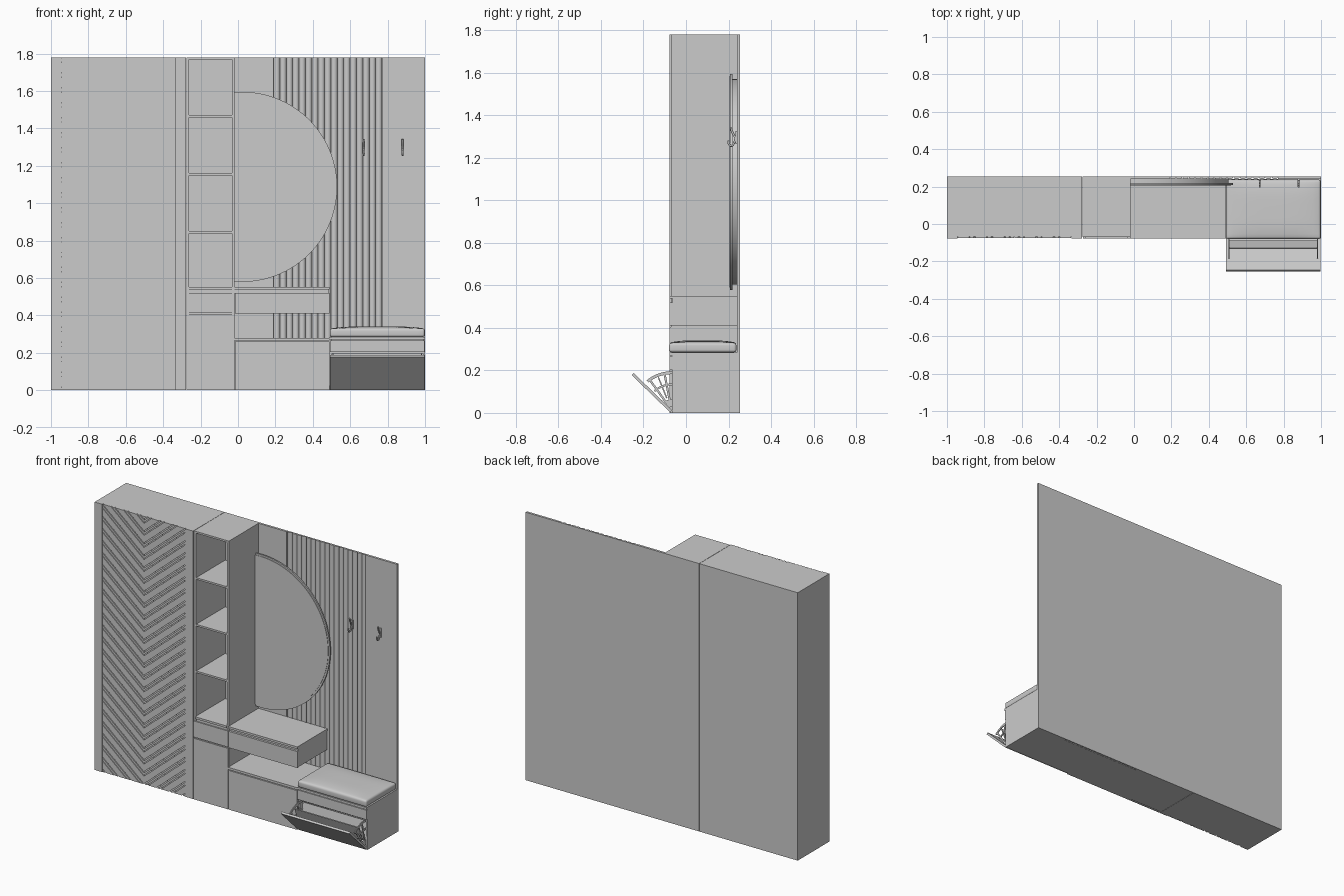
import bpy, bmesh, math
from mathutils import Vector

if "Cube" in bpy.data.objects:
    bpy.data.objects.remove(bpy.data.objects["Cube"])

H, BACK, FRONT, BODY = 1.78, 0.255, -0.077, -0.063
GREY = None


def finish(name, bm, smooth=False):
    bmesh.ops.recalc_face_normals(bm, faces=bm.faces[:])
    me = bpy.data.meshes.new(name)
    bm.to_mesh(me)
    bm.free()
    ob = bpy.data.objects.new(name, me)
    bpy.context.collection.objects.link(ob)
    if smooth:
        bpy.context.view_layer.objects.active = ob
        ob.select_set(True)
        bpy.ops.object.shade_smooth_by_angle(angle=math.radians(35))
        ob.select_set(False)
    return ob


def add_box(bm, x0, x1, y0, y1, z0, z1):
    vs = bmesh.ops.create_cube(bm, size=1)['verts']
    for v in vs:
        v.co = Vector((x0 if v.co.x < 0 else x1, y0 if v.co.y < 0 else y1, z0 if v.co.z < 0 else z1))


def boxes(name, *items):
    bm = bmesh.new()
    for b in items:
        add_box(bm, *b)
    return finish(name, bm)


def add_prism(bm, pts, offset):
    """Extrude a closed loop of 3D points along an offset."""
    f = bm.faces.new([bm.verts.new(p) for p in pts])
    r = bmesh.ops.extrude_face_region(bm, geom=[f], use_keep_orig=True)
    bmesh.ops.translate(bm, vec=offset, verts=[g for g in r['geom'] if isinstance(g, bmesh.types.BMVert)])


# Wardrobe carcass with plain edge strips beside the doors
boxes("wardrobe_body", (-1, -0.277, -0.066, BACK, 0, H))
boxes("wardrobe_front_strips",
      (-1, -0.945, FRONT, -0.066, 0, H), (-0.335, -0.277, FRONT, -0.066, 0, H))


# Chevron slats on the two doors
def chevron_door(name, xc, xo):
    bm = bmesh.new()
    rise, pitch, y = 0.85 * abs(xo - xc), 0.08, -0.066
    z = -0.32
    while z < H:
        for a, b in ((0.004, 0.054), (0.060, 0.076)):
            add_prism(bm, [(xc, y, z + a), (xo, y, z + a + rise),
                           (xo, y, z + b + rise), (xc, y, z + b)], (0, -0.008, 0))
        z += pitch
    for co, no in (((0, 0, 0), (0, 0, -1)), ((0, 0, H), (0, 0, 1))):
        bmesh.ops.bisect_plane(bm, geom=bm.verts[:] + bm.edges[:] + bm.faces[:],
                               plane_co=co, plane_no=no, clear_outer=True)
    bmesh.ops.holes_fill(bm, edges=[e for e in bm.edges if e.is_boundary], sides=0)
    return finish(name, bm)


chevron_door("left_chevron_door", -0.641, -0.944)
chevron_door("right_chevron_door", -0.639, -0.336)

# Open shelf column
cx0, cx1, t = -0.275, -0.018, 0.014
boxes("column_sides", (cx0, cx0 + t, -0.07, BACK, 0, H), (cx1 - t, cx1, -0.07, BACK, 0, H))
boxes("column_back", (cx0 + t, cx1 - t, 0.246, BACK, 0, H))
boxes("column_shelves", *[(cx0 + t, cx1 - t, -0.066, 0.246, z - 0.006, z + 0.006)
                          for z in (0.845, 1.155, 1.465)])
boxes("column_top", (cx0 + t, cx1 - t, -0.07, 0.246, H - 0.012, H))
boxes("column_back_ribs", *[(cx0 + 0.018 + i * 0.0225, cx0 + 0.033 + i * 0.0225, 0.238, 0.246, 0.55, H - 0.012)
                            for i in range(10)])
boxes("column_base", (cx0 + t, cx1 - t, BODY, 0.246, 0, 0.537))
boxes("column_worktop", (cx0 + t, cx1 - t, FRONT, 0.246, 0.537, 0.551))
boxes("column_drawer_front", (cx0 + 0.002, cx1 - 0.002, FRONT, -0.07, 0.413, 0.520))
boxes("column_door", (cx0 + 0.002, cx1 - 0.002, FRONT, -0.07, 0, 0.405))

# Wall panel: two flat boards around a fluted strip
boxes("wall_panel_flat", (cx1, 0.19, 0.24, BACK, 0, H), (0.77, 1, 0.24, BACK, 0, H))
bm = bmesh.new()
n, seg = 17, 8
w = (0.77 - 0.19) / n
pts = [(0.19, BACK, 0)]
for i in range(n * seg + 1):
    s = (i % seg) / seg
    pts.append((0.19 + i * w / seg, 0.251 - 0.011 * math.sin(math.pi * s) ** 0.6, 0))
pts.append((0.77, BACK, 0))
add_prism(bm, pts, (0, 0, H))
finish("wall_panel_fluted", bm, True)


# Half-round mirror on a backing board
def mirror_outline(r, y, n=64):
    c, cz = 0.022, 1.087
    a = math.acos((cx1 - c) / r)
    return [(c + r * math.cos(-a + 2 * a * i / n), y, cz + r * math.sin(-a + 2 * a * i / n))
            for i in range(n + 1)]


for name, r, y, d in (("mirror_backing", 0.483, 0.216, 0.026),
                      ("mirror_frame", 0.508, 0.208, 0.010),
                      ("mirror_glass", 0.497, 0.205, 0.004)):
    bm = bmesh.new()
    add_prism(bm, mirror_outline(r, y), (0, d, 0))
    finish(name, bm, True)


# Coat hooks: wall plate plus bent wire
def coat_hook(name, x):
    boxes(name + "_plate", (x - 0.007, x + 0.007, 0.233, 0.241, 1.265, 1.325))
    for part, path in (("_lower", [(0.236, 1.30), (0.225, 1.268), (0.213, 1.256), (0.202, 1.264), (0.199, 1.282)]),
                       ("_upper", [(0.236, 1.285), (0.226, 1.305), (0.216, 1.325), (0.211, 1.342)])):
        cu = bpy.data.curves.new(name + part, 'CURVE')
        cu.dimensions, cu.bevel_depth, cu.bevel_resolution = '3D', 0.005, 2
        cu.use_fill_caps = True
        sp = cu.splines.new('BEZIER')
        sp.bezier_points.add(len(path) - 1)
        for bp, (y, z) in zip(sp.bezier_points, path):
            bp.co = (x, y, z)
            bp.handle_left_type = bp.handle_right_type = 'AUTO'
        sp.resolution_u = 5
        bpy.context.collection.objects.link(bpy.data.objects.new(name + part, cu))


coat_hook("left_hook", 0.672)
coat_hook("right_hook", 0.880)

# Floating drawer and low cabinet
boxes("floating_drawer_body", (cx1, 0.487, BODY, 0.24, 0.411, 0.537))
boxes("floating_drawer_top", (cx1, 0.49, FRONT, 0.24, 0.537, 0.551))
boxes("floating_drawer_front", (cx1 + 0.002, 0.49, FRONT, BODY, 0.411, 0.520))
boxes("low_cabinet_body", (cx1, 0.49, BODY, 0.24, 0, 0.265))
boxes("low_cabinet_front", (cx1 + 0.002, 0.488, FRONT, BODY, 0, 0.260))
boxes("low_cabinet_top", (cx1, 0.49, FRONT, 0.24, 0.265, 0.280))

# Shoe bench carcass with a hollow tilt-out bay
bx0, bx1 = 0.49, 1.0
boxes("bench_carcass",
      (bx0, bx0 + 0.012, -0.066, 0.24, 0, 0.27), (bx1 - 0.012, bx1, -0.066, 0.24, 0, 0.27),
      (bx0 + 0.012, bx1 - 0.012, -0.066, 0.24, 0, 0.012),
      (bx0 + 0.012, bx1 - 0.012, 0.228, 0.24, 0.012, 0.27),
      (bx0 + 0.012, bx1 - 0.012, -0.066, 0.228, 0.195, 0.207))
boxes("bench_top", (bx0, bx1, FRONT, 0.24, 0.27, 0.284))
boxes("bench_drawer_front", (bx0 + 0.002, bx1 - 0.002, FRONT, -0.066, 0.203, 0.266))

# Bench cushion with a slightly domed top
bm = bmesh.new()
add_box(bm, bx0 + 0.002, bx1 - 0.002, -0.08, 0.237, 0.285, 0.329)
bmesh.ops.bevel(bm, geom=bm.edges[:], offset=0.012, segments=4, profile=0.5, affect='EDGES')
for i in range(1, 12):
    for co, no in (((bx0 + 0.51 * i / 12, 0, 0), (1, 0, 0)), ((0, -0.08 + 0.317 * i / 12, 0), (0, 1, 0))):
        bmesh.ops.bisect_plane(bm, geom=bm.verts[:] + bm.edges[:] + bm.faces[:], plane_co=co, plane_no=no)
for v in bm.verts:
    if v.co.z > 0.31:
        u, q = (v.co.x - 0.745) / 0.253, (v.co.y - 0.0785) / 0.1585
        v.co.z += 0.012 * max(0, 1 - u ** 4) * max(0, 1 - q ** 4)
finish("bench_cushion", bm, True)

# Tilted-out flap, leaning forward 45 degrees
s = math.sqrt(0.5)
bm = bmesh.new()
add_prism(bm, [(bx0 + 0.002, y, z) for y, z in
               ((-0.074, 0.002), (-0.255, 0.177), (-0.246, 0.187), (-0.066, 0.013))], (0.506, 0, 0))
finish("tilt_flap", bm)


# Fan-shaped flap brackets: rim, hub and spokes
def fan_bracket(name, x):
    bm = bmesh.new()
    py, pz = -0.068, 0.014

    def sector(r0, r1, a0, a1, n):
        ang = [math.radians(a0 + (a1 - a0) * i / n) for i in range(n + 1)]
        pts = [(x, py + r1 * math.cos(a), pz + r1 * math.sin(a)) for a in ang]
        pts += [(x, py + r0 * math.cos(a), pz + r0 * math.sin(a)) for a in reversed(ang)]
        add_prism(bm, pts, (0.006, 0, 0))

    sector(0.168, 0.182, 55, 130, 16)
    sector(0.015, 0.05, 55, 133, 8)
    sector(0.115, 0.124, 55, 132, 12)
    for a in (56, 78, 101, 126):
        d = Vector((0, math.cos(math.radians(a)), math.sin(math.radians(a))))
        nrm = Vector((0, -d.z, d.y)) * 0.005
        o = Vector((x, py, pz))
        add_prism(bm, [o + d * 0.045 + nrm, o + d * 0.17 + nrm, o + d * 0.17 - nrm, o + d * 0.045 - nrm], (0.006, 0, 0))
    return finish(name, bm, True)


fan_bracket("left_fan_bracket", 0.505)
fan_bracket("right_fan_bracket", 0.979)

# Shoe divider boards spanning the brackets
bm = bmesh.new()
for a, r0, r1 in ((112, 0.06, 0.165), (80, 0.06, 0.165)):
    d = Vector((0, math.cos(math.radians(a)), math.sin(math.radians(a))))
    nrm = Vector((0, -d.z, d.y)) * 0.003
    o = Vector((0.508, -0.068, 0.014))
    add_prism(bm, [o + d * r0 + nrm, o + d * r1 + nrm, o + d * r1 - nrm, o + d * r0 - nrm], (0.474, 0, 0))
finish("shoe_dividers", bm)
